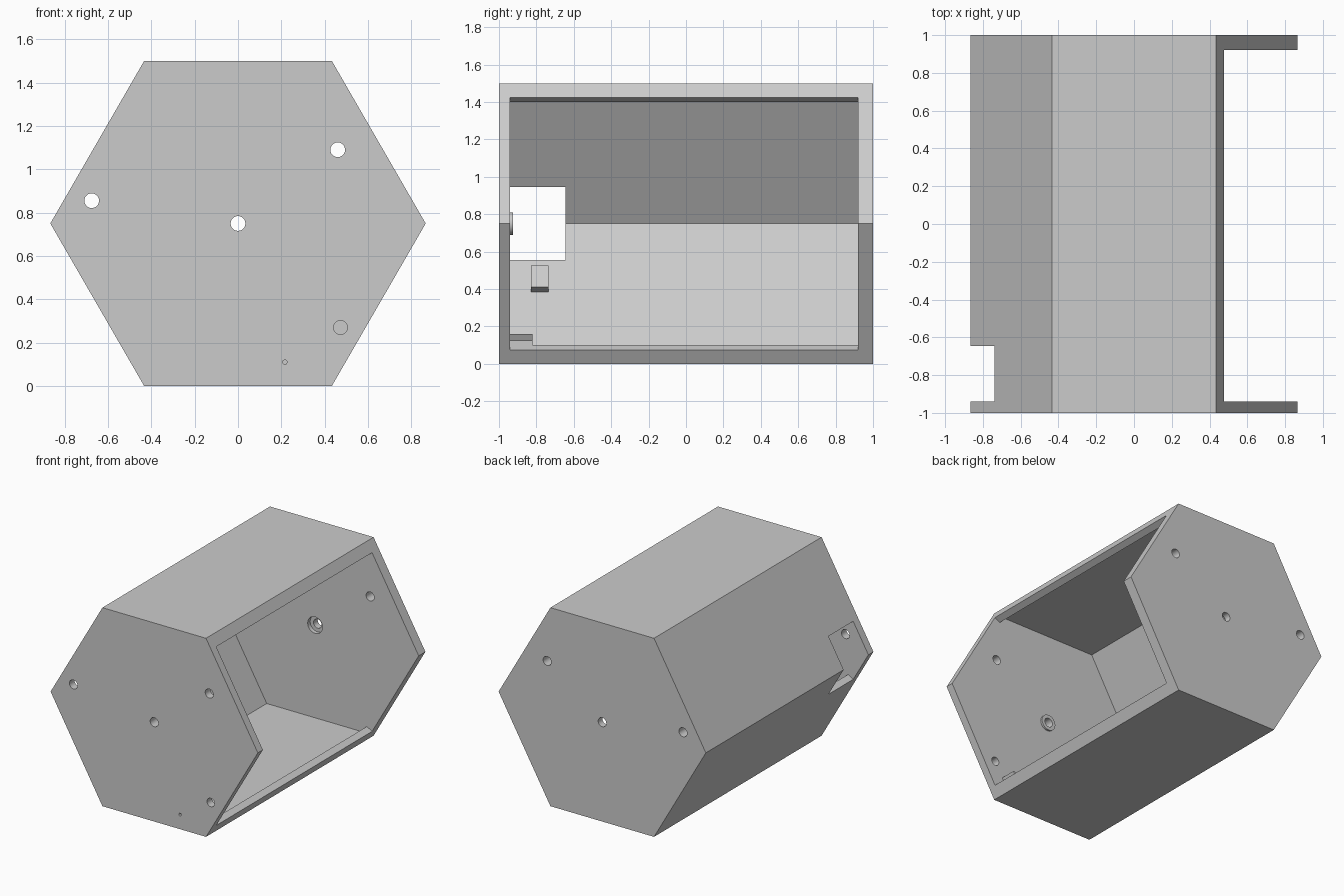
import bpy, bmesh, math

cube = bpy.data.objects.get("Cube")
if cube:
    bpy.data.objects.remove(cube, do_unlink=True)

R = 0.866                    # hexagon corner radius
ZC = 0.75                    # hexagon centre height
WALL = 0.05                  # side wall thickness
FRONT_IN, BACK_IN = -0.94, 0.92   # inner faces of the end plates
S, C = 0.5, math.sqrt(3) / 2

grey = bpy.data.materials.new("light_grey")
grey.use_nodes = True
grey.diffuse_color = (0.6, 0.6, 0.6, 1)
grey.node_tree.nodes["Principled BSDF"].inputs["Base Color"].default_value = (0.6, 0.6, 0.6, 1)


def prism(name, points, y0, y1):
    """Extrude an (x, z) outline along y."""
    bm = bmesh.new()
    face = bm.faces.new([bm.verts.new((x, y0, z)) for x, z in points])
    grown = bmesh.ops.extrude_face_region(bm, geom=[face])["geom"]
    verts = [g for g in grown if isinstance(g, bmesh.types.BMVert)]
    bmesh.ops.translate(bm, verts=verts, vec=(0, y1 - y0, 0))
    bmesh.ops.recalc_face_normals(bm, faces=bm.faces)
    mesh = bpy.data.meshes.new(name)
    bm.to_mesh(mesh)
    bm.free()
    mesh.materials.append(grey)
    obj = bpy.data.objects.new(name, mesh)
    bpy.context.collection.objects.link(obj)
    return obj


def circle(x, z, r, n=32):
    return [(x + r * math.cos(2 * math.pi * i / n),
             z + r * math.sin(2 * math.pi * i / n)) for i in range(n)]


def rod(x, z, r, y0, y1):
    return prism("cutter", circle(x, z, r), y0, y1)


def cut(obj, cutter):
    """Subtract the cutter and discard it."""
    mod = obj.modifiers.new("cut", "BOOLEAN")
    mod.operation = "DIFFERENCE"
    mod.solver = "EXACT"
    mod.object = cutter
    cutter.hide_render = True
    bpy.context.view_layer.update()
    bpy.context.view_layer.objects.active = obj
    bpy.ops.object.modifier_apply(modifier=mod.name)
    bpy.data.objects.remove(cutter, do_unlink=True)


def smooth(obj):
    bpy.ops.object.select_all(action="DESELECT")
    obj.select_set(True)
    bpy.context.view_layer.objects.active = obj
    bpy.ops.object.shade_smooth_by_angle(angle=math.radians(25))


# Hexagonal housing
housing = prism("housing", circle(0, ZC, R, 6), -1, 1)

# Cavity, open through the two left-hand sides, with edges square to the walls
ri = R - WALL / C
lip = 0.05
upper = [(-ri / 2, ri * C), (ri / 2, ri * C),
         (ri / 2 + lip * S / C, ri * C - lip)]
edge_x, edge_h = upper[-1]
upper.append((edge_x + C, edge_h + S))
outline = [(-ri, 0)] + upper + [(x, -h) for x, h in reversed(upper)]
cut(housing, prism("cutter", [(x, ZC + h) for x, h in outline], FRONT_IN, BACK_IN))

# Corner window in the opposite edge, near the front
apex = -0.36
window = [(apex, ZC), (apex - C, ZC + S), (apex - C, ZC - S)]
cut(housing, prism("cutter", window, FRONT_IN, -0.645))

# Holes through both end plates
for x, z in ((-0.675, 0.855), (0.46, 1.09), (0, ZC)):
    cut(housing, rod(x, z, 0.034, -1.1, 1.1))

# Holes in the front plate only, and the recess inside the back plate
cut(housing, rod(0.473, 0.27, 0.032, -1.1, -0.85))
cut(housing, rod(0.216, 0.11, 0.01, -1.1, -0.85))
cut(housing, rod(0, ZC, 0.062, 0.85, BACK_IN + 0.03))
smooth(housing)

# Raised collar around the centre hole, inside the front plate
collar = prism("front_collar", circle(0, ZC, 0.06), FRONT_IN, FRONT_IN + 0.015)
cut(collar, rod(0, ZC, 0.034, -1.1, -0.8))
smooth(collar)

# Small block on the floor behind the front plate
tab = prism("floor_block", [(0.15, 0.05), (0.404, 0.05), (0.433, 0.1), (0.39, 0.125),
                            (0.41, 0.16), (0.15, 0.16)], FRONT_IN, -0.82)
cut(tab, rod(0.216, 0.11, 0.01, -1.1, -0.7))
smooth(tab)


# Mounting pad on the lower sloping wall, below the window
def on_wall(z, lift):
    x = -ri + (ZC - z) * S / C
    return (x + lift * C, z + lift * S)


prism("wall_pad", [on_wall(0.385, 0), on_wall(0.385, 0.05),
                   on_wall(0.5, 0.05), on_wall(0.5, 0)], -0.83, -0.735)
